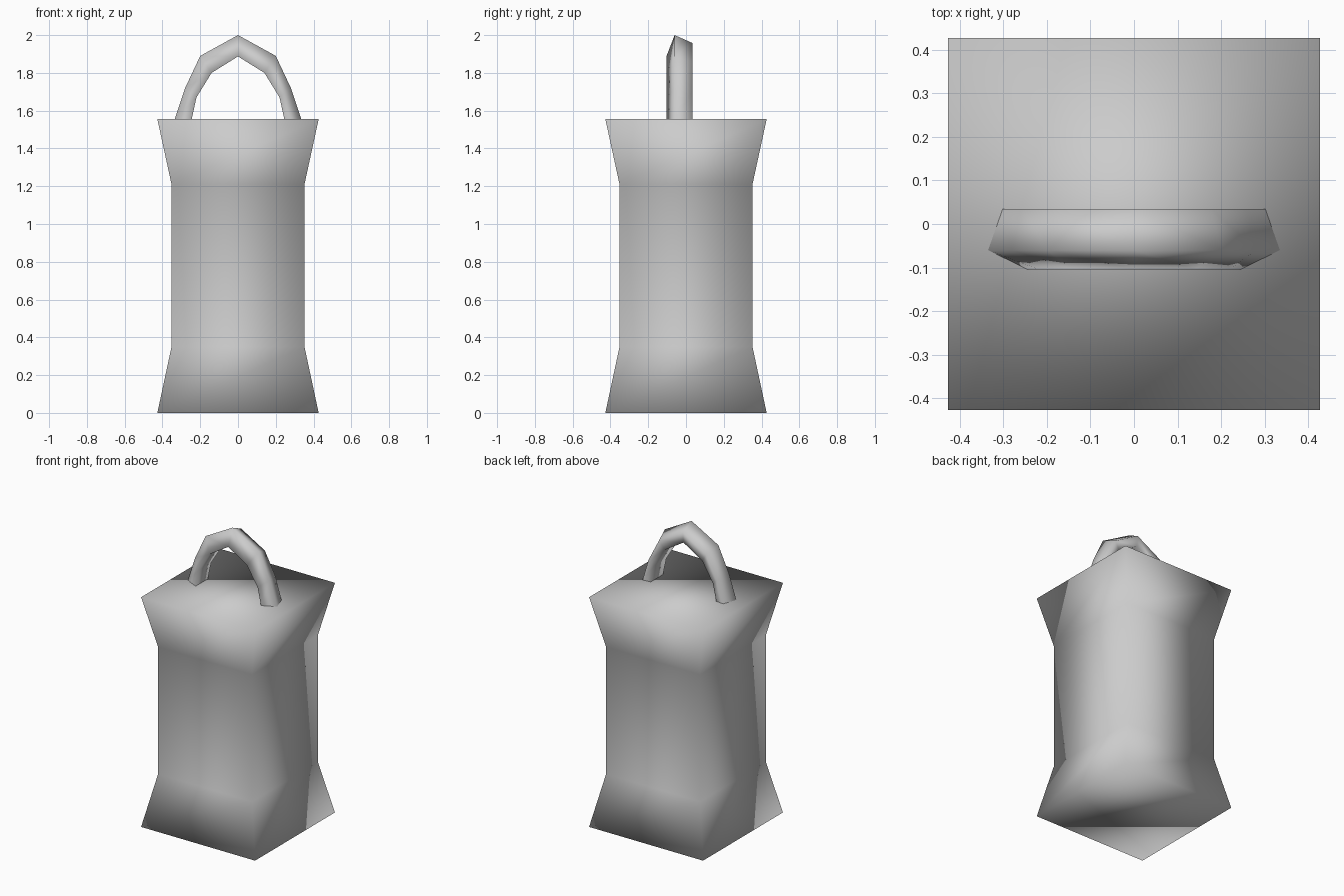
import bpy
import bmesh
from mathutils import Vector

cube = bpy.data.objects.get("Cube")
if cube:
    bpy.data.objects.remove(cube, do_unlink=True)

grey = bpy.data.materials.new("plain_grey")
grey.use_nodes = True
colour = (0.6, 0.6, 0.6, 1)
grey.diffuse_color = colour
grey.node_tree.nodes["Principled BSDF"].inputs["Base Color"].default_value = colour


def loft(name, rings, capped):
    """Join a series of closed rings into one smooth shaded skin."""
    bm = bmesh.new()
    loops = [[bm.verts.new(p) for p in ring] for ring in rings]
    for low, high in zip(loops, loops[1:]):
        for i in range(len(low)):
            j = (i + 1) % len(low)
            bm.faces.new((low[i], low[j], high[j], high[i]))
    if capped:
        bm.faces.new(loops[0][::-1])
        bm.faces.new(loops[-1])
    bmesh.ops.recalc_face_normals(bm, faces=bm.faces)
    for face in bm.faces:
        face.smooth = True
    mesh = bpy.data.meshes.new(name)
    bm.to_mesh(mesh)
    bm.free()
    mesh.materials.append(grey)
    obj = bpy.data.objects.new(name, mesh)
    bpy.context.collection.objects.link(obj)
    return obj


# Square body, flared at the foot and the rim
profile = [(0.427, 0), (0.352, 0.35), (0.352, 1.21), (0.427, 1.555)]
corners = [(-1, -1), (1, -1), (1, 1), (-1, 1)]
loft("body", [[(x * w, y * w, z) for x, y in corners] for w, z in profile], True)

# Arched handle: outer and inner outlines, swept with a four-sided section
outer = [(0.335, 1.555), (0.28, 1.72), (0.2, 1.89), (0, 2)]
inner = [(0.245, 1.555), (0.22, 1.67), (0.14, 1.8), (0, 1.887)]
section = [(0, -0.06), (0.37, 0.034), (1, 0.027), (1, -0.104)]  # inward share, depth

half = []
for a, b in zip(outer, inner):
    ring = []
    for share, depth in section:
        x, z = Vector(a).lerp(Vector(b), share)
        ring.append((x, depth, z))
    half.append(ring)
mirrored = [[(-x, y, z) for x, y, z in ring] for ring in half[-2::-1]]
loft("handle", half + mirrored, False)
